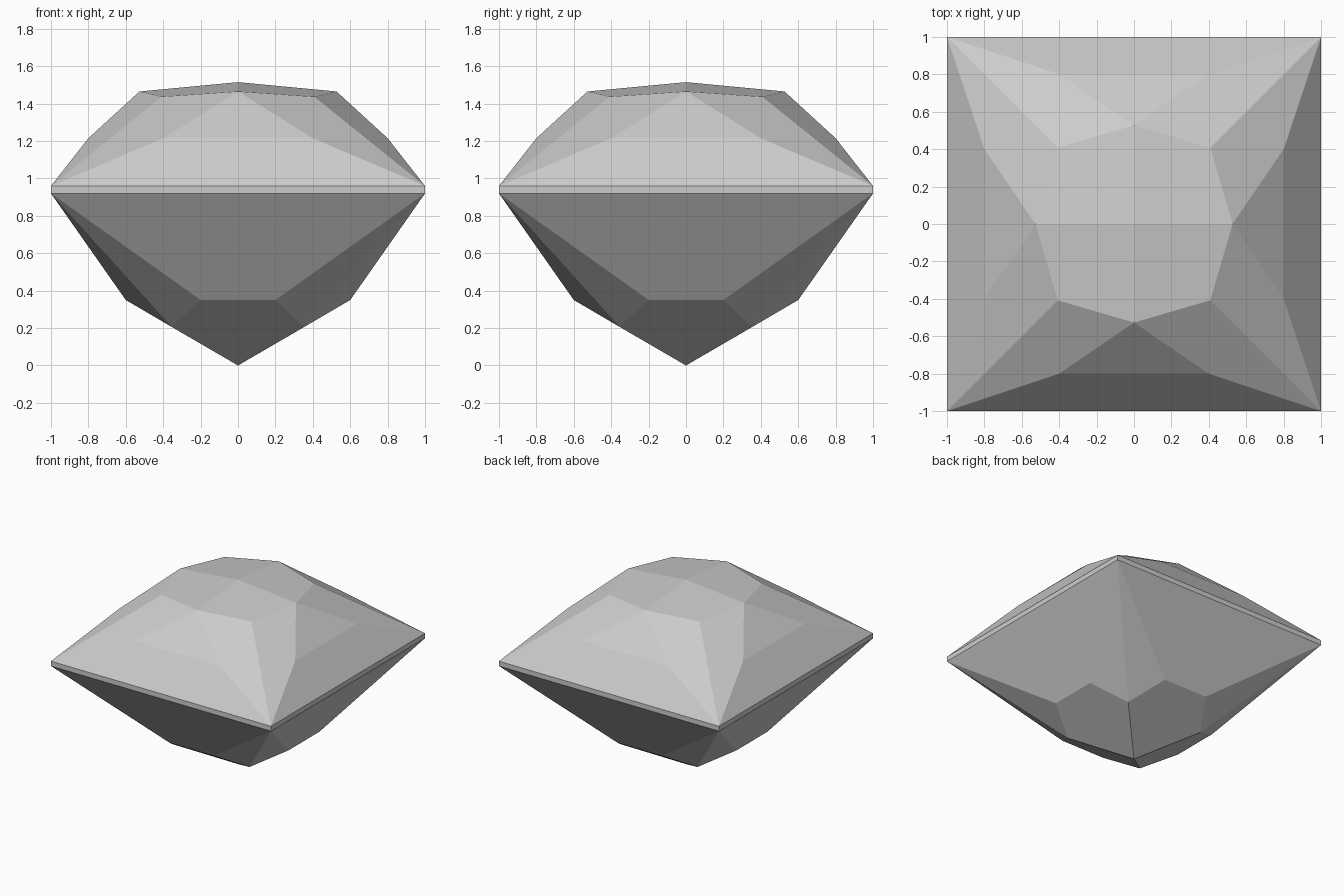
import bpy, bmesh
from math import pi
from mathutils import Matrix, Vector

cube = bpy.data.objects.get("Cube")
if cube:
    bpy.data.objects.remove(cube)

# One plain grey for the whole stone
grey = bpy.data.materials.new("stone_grey")
grey.use_nodes = True
colour = (0.6, 0.6, 0.6, 1)
grey.diffuse_color = colour
grey.node_tree.nodes["Principled BSDF"].inputs["Base Color"].default_value = colour

GIRDLE_LOW, GIRDLE_TOP, PEAK = 0.92, 0.96, 1.515


def facet_part(name, facets):
    """Repeat the facets of the front quarter around z and weld them."""
    bm = bmesh.new()
    for quarter in range(4):
        turn = Matrix.Rotation(quarter * pi / 2, 3, 'Z')
        for facet in facets:
            bm.faces.new([bm.verts.new(turn @ Vector(p)) for p in facet])
    bmesh.ops.remove_doubles(bm, verts=bm.verts, dist=0.001)
    mesh = bpy.data.meshes.new(name)
    bm.to_mesh(mesh)
    bm.free()
    mesh.materials.append(grey)
    obj = bpy.data.objects.new(name, mesh)
    bpy.context.collection.objects.link(obj)
    return obj


def flip(p):
    """Mirror a point from right to left."""
    return (-p[0], p[1], p[2])


# Crown: low peak, table kites, star triangles, bezel kites, edge facets
peak = (0, 0, PEAK)
star = (0, -0.527, 1.465)
side_star = (0.527, 0, 1.465)
table = (0.408, -0.408, 1.437)
edge = (0.4, -0.8, 1.215)
side_edge = (0.8, -0.4, 1.215)
top_corner = (1, -1, GIRDLE_TOP)
facet_part("crown", [
    (peak, star, table, side_star),
    (star, flip(edge), edge),
    (star, edge, top_corner, table),
    (table, top_corner, side_edge, side_star),
    (edge, flip(edge), flip(top_corner), top_corner),
])

# Girdle: thin upright band around the square outline
low_corner = (1, -1, GIRDLE_LOW)
facet_part("girdle", [
    (flip(low_corner), low_corner, top_corner, flip(top_corner)),
])

# Pavilion: steep sides, split corners and lower facets meeting at the tip
tip = (0, 0, 0)
knee = (0.2, -0.6, 0.35)
side_knee = (0.6, -0.2, 0.35)
rib = (0.354, -0.354, 0.206)
facet_part("pavilion", [
    (low_corner, flip(low_corner), flip(knee), knee),
    (low_corner, knee, rib),
    (low_corner, rib, side_knee),
    (tip, rib, knee, flip(knee), flip(rib)),
])
